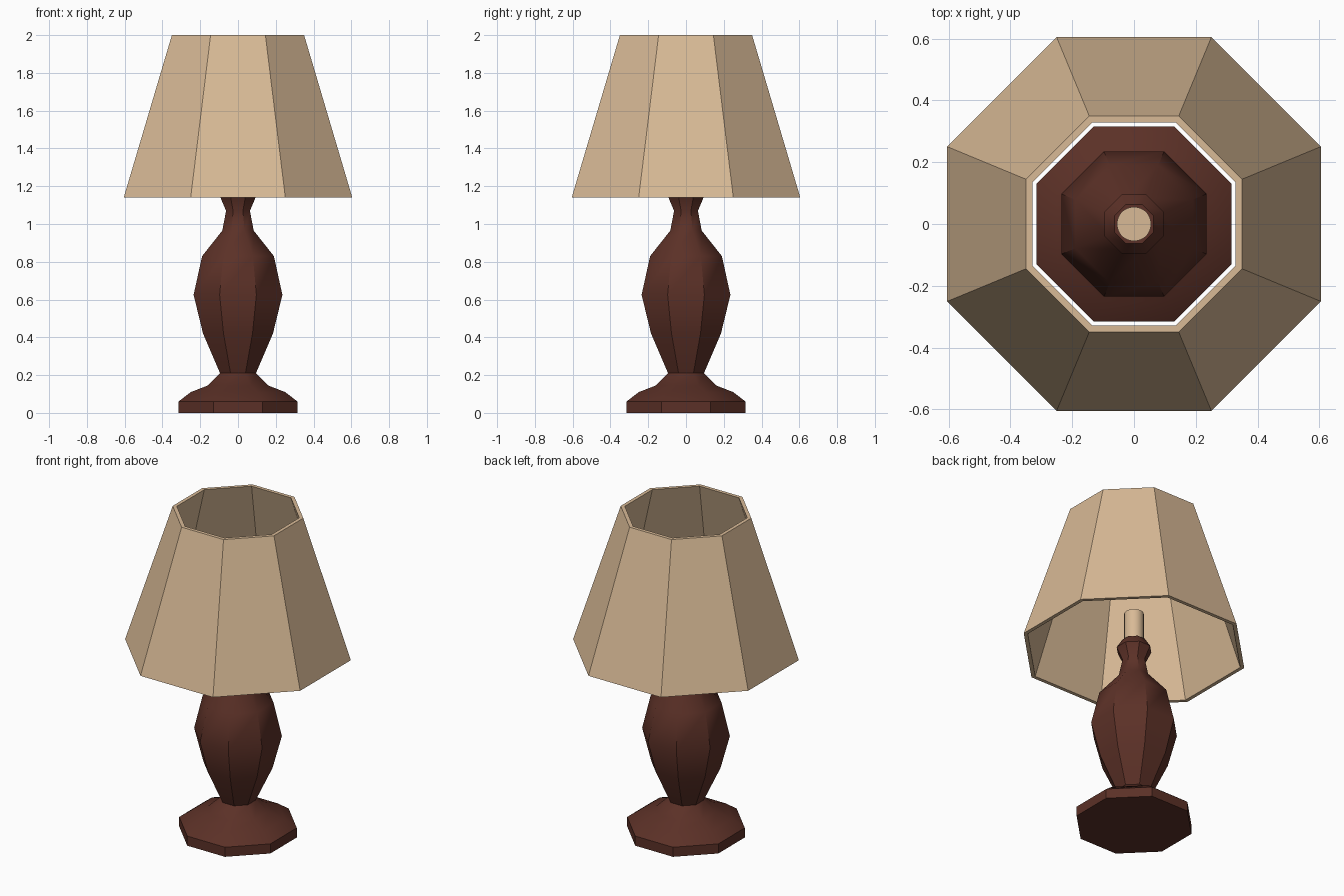
import bpy
import bmesh
from math import pi, cos, sin, radians

cube = bpy.data.objects.get("Cube")
if cube:
    bpy.data.objects.remove(cube, do_unlink=True)


def make_material(name, rgb):
    mat = bpy.data.materials.new(name)
    mat.use_nodes = True
    mat.diffuse_color = (*rgb, 1)
    bsdf = next(n for n in mat.node_tree.nodes if n.type == 'BSDF_PRINCIPLED')
    bsdf.inputs["Base Color"].default_value = (*rgb, 1)
    return mat


def lathe(name, profile, sides, mat, closed=False, smooth=None):
    """Stack regular rings; each profile point is (distance to a flat side, height)."""
    bm = bmesh.new()
    half = pi / sides
    rings = []
    for apothem, z in profile:
        r = apothem / cos(half)
        rings.append([bm.verts.new((r * cos(half * (2 * i + 1)),
                                    r * sin(half * (2 * i + 1)), z))
                      for i in range(sides)])
    pairs = list(zip(rings, rings[1:]))
    if closed:
        pairs.append((rings[-1], rings[0]))
    else:
        bm.faces.new(rings[0][::-1])
        bm.faces.new(rings[-1])
    for low, high in pairs:
        for i in range(sides):
            j = (i + 1) % sides
            bm.faces.new((low[i], low[j], high[j], high[i]))
    bmesh.ops.recalc_face_normals(bm, faces=bm.faces)
    mesh = bpy.data.meshes.new(name)
    bm.to_mesh(mesh)
    bm.free()
    mesh.materials.append(mat)
    obj = bpy.data.objects.new(name, mesh)
    bpy.context.collection.objects.link(obj)
    if smooth:
        bpy.ops.object.select_all(action='DESELECT')
        obj.select_set(True)
        bpy.context.view_layer.objects.active = obj
        bpy.ops.object.shade_smooth_by_angle(angle=radians(smooth))
    return obj


wood = make_material("dark_wood", (0.105, 0.03, 0.02))
cloth = make_material("beige_cloth", (0.69, 0.49, 0.305))

# Stepped octagonal foot
lathe("foot", [(0.315, 0), (0.315, 0.06), (0.25, 0.11), (0.16, 0.145),
               (0.095, 0.21)], 8, wood, smooth=40)

# Turned body with narrow neck and flared collar
lathe("body", [(0.095, 0.21), (0.185, 0.42), (0.235, 0.625), (0.19, 0.83),
               (0.083, 0.965), (0.063, 1.07), (0.095, 1.145), (0.063, 1.2)],
      8, wood, smooth=40)

# Round lamp tube inside the shade
lathe("lamp_tube", [(0.055, 1.19), (0.055, 1.38)], 24, cloth, smooth=40)

# Open tapered shade with a thin wall
lathe("shade", [(0.605, 1.14), (0.35, 2), (0.328, 2), (0.583, 1.14)],
      8, cloth, closed=True)
